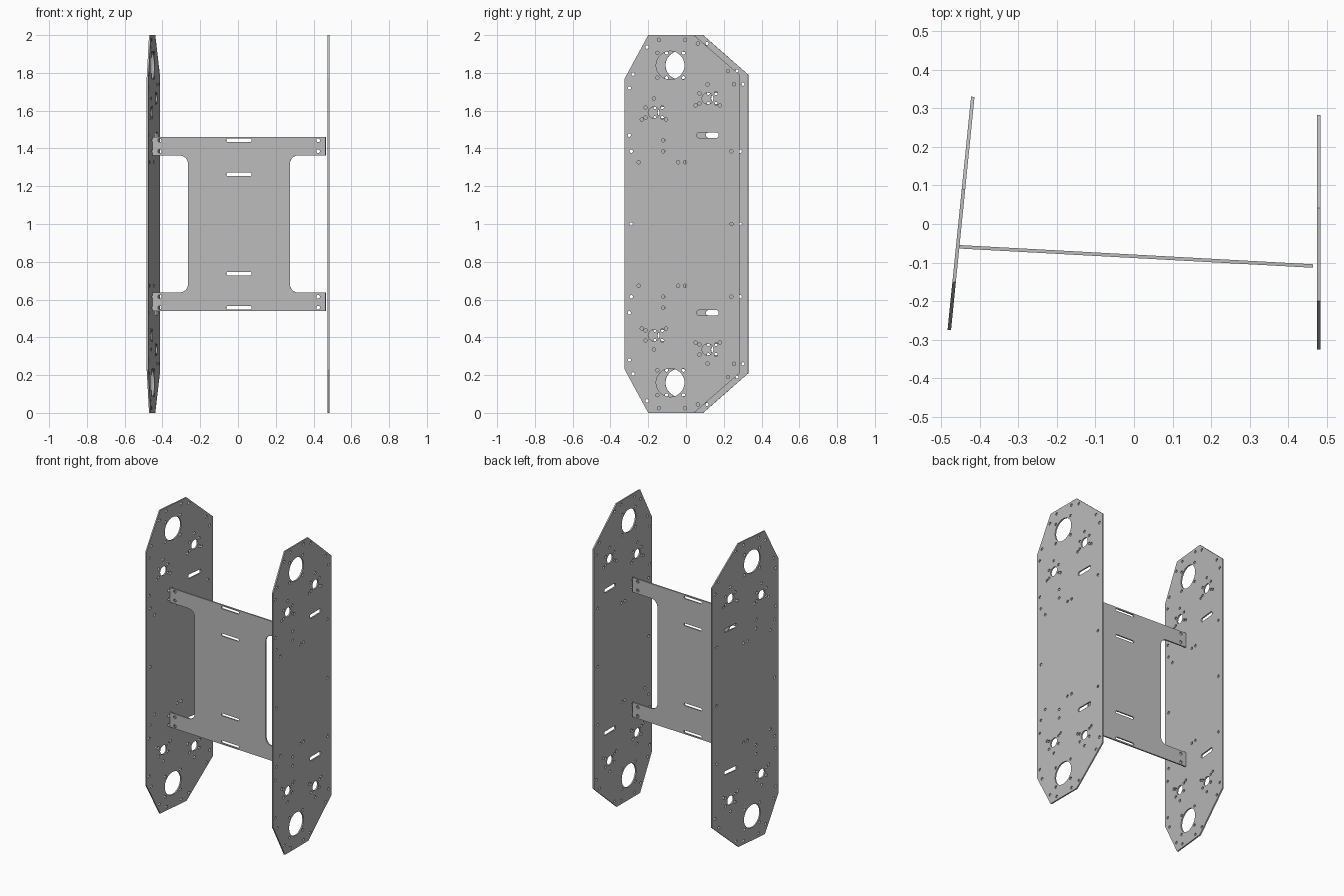
import bpy
import bmesh
from math import sin, cos, pi
from mathutils import Matrix, Vector

cube = bpy.data.objects.get("Cube")
if cube:
    bpy.data.objects.remove(cube, do_unlink=True)

grey = bpy.data.materials.new("plain_grey")
grey.use_nodes = True
colour = (0.5, 0.5, 0.5, 1)
grey.diffuse_color = colour
grey.node_tree.nodes["Principled BSDF"].inputs["Base Color"].default_value = colour

HALF_THICK = 0.0045
UP = Vector((0, 0, 1))


def arc(x, y, r, start, end, n):
    return [(x + r * cos(start + (end - start) * i / n),
             y + r * sin(start + (end - start) * i / n)) for i in range(n + 1)]


def circle(x, y, r, n=16):
    return arc(x, y, r, 0, 2 * pi, n)[:-1]


def slot(x, y, w, h, r):
    a, b = w / 2 - r, h / 2 - r
    signs = [(1, 1), (-1, 1), (-1, -1), (1, -1)]
    return [p for k, (sx, sy) in enumerate(signs)
            for p in arc(x + sx * a, y + sy * b, r, k * pi / 2, (k + 1) * pi / 2, 5)]


def flip(loop):
    """Mirror a loop about mid height."""
    return [(x, 2 - y) for x, y in reversed(loop)]


def sheet(name, loops, start, along):
    """Cut a flat sheet from loops; its width runs along a level direction."""
    curve = bpy.data.curves.new(name + "_profile", 'CURVE')
    curve.dimensions = '2D'
    curve.fill_mode = 'BOTH'
    curve.extrude = HALF_THICK
    for loop in loops:
        spline = curve.splines.new('POLY')
        spline.points.add(len(loop) - 1)
        for point, (x, y) in zip(spline.points, loop):
            point.co = (x, y, 0, 1)
        spline.use_cyclic_u = True
    helper = bpy.data.objects.new(name + "_profile", curve)
    bpy.context.collection.objects.link(helper)
    graph = bpy.context.evaluated_depsgraph_get()
    mesh = bpy.data.meshes.new_from_object(helper.evaluated_get(graph))
    bpy.data.objects.remove(helper, do_unlink=True)

    bm = bmesh.new()
    bm.from_mesh(mesh)
    bmesh.ops.remove_doubles(bm, verts=bm.verts, dist=0.0001)
    bmesh.ops.recalc_face_normals(bm, faces=bm.faces)
    for face in bm.faces:
        face.smooth = False
    bm.to_mesh(mesh)
    bm.free()
    mesh.name = name
    mesh.materials.clear()
    mesh.materials.append(grey)
    obj = bpy.data.objects.new(name, mesh)
    bpy.context.collection.objects.link(obj)
    d = Vector(along).normalized()
    obj.matrix_world = Matrix.Translation(start) @ Matrix((d, UP, d.cross(UP))).transposed().to_4x4()
    return obj


# Side plate: outline, then the openings of the upper half
top_edge = [(0.283, 1.79), (0.042, 2), (-0.2, 2), (-0.325, 1.77)]
outline = top_edge + flip(top_edge)
openings = [circle(-0.083, 1.84, 0.075, 48), slot(0.115, 1.47, 0.115, 0.027, 0.01)]

# Bolt holes near the rim and in the field
bolts = [(-0.28, 1.793), (-0.206, 1.936), (-0.143, 1.975), (-0.005, 1.975),
         (0.063, 1.955), (0.222, 1.81), (0.254, 1.74), (0.24, 1.385),
         (-0.3, 1.72), (-0.3, 1.47), (-0.29, 1.385), (-0.12, 1.443),
         (-0.12, 1.385), (-0.25, 1.327), (-0.042, 1.327), (-0.005, 1.327)]
bolts += [(-0.083 + sx * 0.069, 1.84 + sy * 0.066) for sx in (-1, 1) for sy in (-1, 1)]

# Two shaft holes with their rings of bolts
for cx, cz in [(-0.17, 1.59), (0.115, 1.665)]:
    openings.append(circle(cx, cz, 0.03, 24))
    bolts += [(cx + sx * 0.044, cz + sy * 0.027) for sx in (-1, 1) for sy in (-1, 1)]
    bolts += arc(cx, cz, 0.074, pi / 2, pi / 2 + 4 * pi / 3, 2)

openings += [circle(x, z, 0.009, 12) for x, z in bolts]
middle = [circle(x, 1, 0.009, 12) for x in (-0.29, 0.24)]
plate = [outline] + openings + [flip(o) for o in openings] + middle

sheet("left_side_plate", plate, (0.479, 0, 0), (0, 1, 0))
turn = Vector((0.061, 0.605, 0)).normalized()
sheet("right_side_plate", plate, Vector((-0.479, -0.275, 0)) + turn * 0.325, turn)

# Cross plate: H outline with rounded inner corners
R = 0.045
upper = [(0.46, 1.363), (0.46, 1.46), (-0.46, 1.46), (-0.46, 1.363)]
upper += arc(-0.27 - R, 1.363 - R, R, pi / 2, 0, 8)
upper = arc(0.27 + R, 1.363 - R, R, pi, pi / 2, 8) + upper
cuts = [slot(0, z, 0.135, 0.017, 0.008) for z in (1.443, 1.263)]
cuts += [circle(x, z, 0.01, 12) for x in (-0.42, 0.42) for z in (1.443, 1.385)]
cross = [upper + flip(upper)] + cuts + [flip(c) for c in cuts]
sheet("cross_plate", cross, (0.005, -0.084, 0), (0.92, -0.05, 0))
